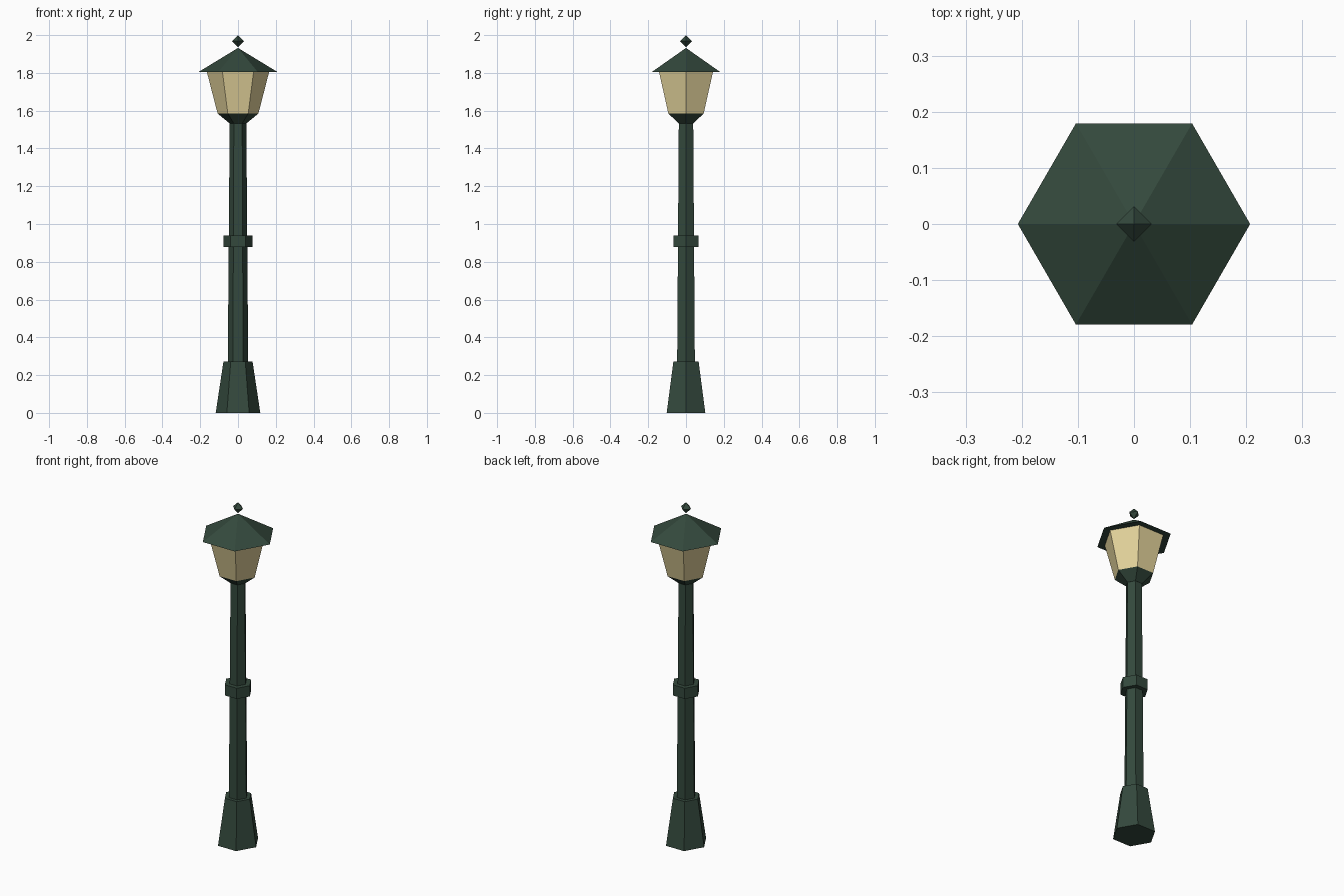
import bpy, bmesh
from math import cos, sin, tau

cube = bpy.data.objects.get("Cube")
if cube:
    bpy.data.objects.remove(cube, do_unlink=True)


def material(name, rgb):
    m = bpy.data.materials.new(name)
    m.use_nodes = True
    m.diffuse_color = (*rgb, 1)
    m.node_tree.nodes["Principled BSDF"].inputs["Base Color"].default_value = (*rgb, 1)
    return m


green = material("dark green metal", (0.034, 0.066, 0.046))
glow = material("warm glass", (0.77, 0.65, 0.33))


def turned(name, profile, mat, sides=6):
    """Flat-sided solid from (radius, height) rings; radius 0 makes a tip."""
    bm = bmesh.new()
    rings = []
    for r, z in profile:
        count = sides if r else 1
        rings.append([bm.verts.new((r * cos(tau * i / sides), r * sin(tau * i / sides), z))
                      for i in range(count)])
    for low, high in zip(rings, rings[1:]):
        for i in range(sides):
            j = (i + 1) % sides
            corners = [low[i % len(low)], low[j % len(low)],
                       high[j % len(high)], high[i % len(high)]]
            bm.faces.new(list(dict.fromkeys(corners)))
    for ring in (rings[0], rings[-1]):
        if len(ring) > 1:
            bm.faces.new(ring)
    bmesh.ops.recalc_face_normals(bm, faces=bm.faces)
    mesh = bpy.data.meshes.new(name)
    bm.to_mesh(mesh)
    bm.free()
    mesh.materials.append(mat)
    obj = bpy.data.objects.new(name, mesh)
    bpy.context.collection.objects.link(obj)
    return obj


# Post
turned("base", [(0.118, 0), (0.077, 0.272)], green)
turned("pole", [(0.054, 0.27), (0.044, 1.54)], green)
turned("collar", [(0.077, 0.877), (0.077, 0.94)], green)

# Lantern
turned("lantern_cup", [(0.045, 1.533), (0.108, 1.585)], green)
turned("lantern_glass", [(0.108, 1.585), (0.165, 1.806)], glow)
turned("roof", [(0.207, 1.806), (0, 1.932)], green)
turned("finial", [(0, 1.936), (0.032, 1.968), (0, 2.0)], green, sides=4)
